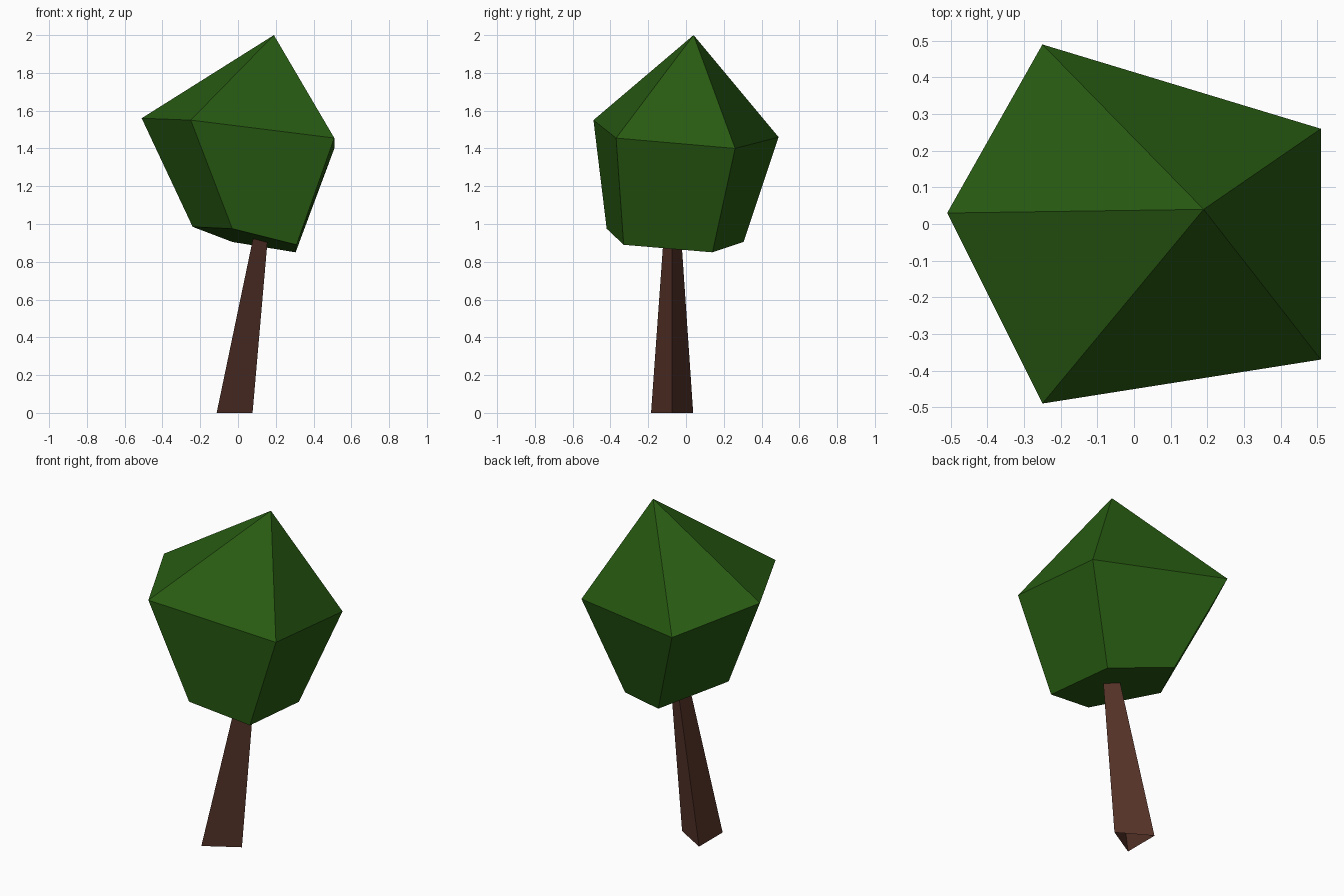
import bpy, bmesh

if "Cube" in bpy.data.objects:
    bpy.data.objects.remove(bpy.data.objects["Cube"])


def material(name, color):
    m = bpy.data.materials.new(name)
    m.diffuse_color = (*color, 1)
    m.use_nodes = True
    m.node_tree.nodes["Principled BSDF"].inputs["Base Color"].default_value = m.diffuse_color
    return m


def loft(name, rings, mat, apex=None, bottom=False):
    """Join rings of equal point count, listed bottom to top."""
    bm = bmesh.new()
    vs = [[bm.verts.new(p) for p in r] for r in rings]
    n = len(vs[0])
    for lo, hi in zip(vs, vs[1:]):
        for i in range(n):
            j = (i + 1) % n
            bm.faces.new((lo[i], lo[j], hi[j], hi[i]))
    if bottom:
        bm.faces.new(vs[0][::-1])
    if apex:
        tip = bm.verts.new(apex)
        for i in range(n):
            bm.faces.new((vs[-1][i], vs[-1][(i + 1) % n], tip))
    me = bpy.data.meshes.new(name)
    bm.to_mesh(me)
    bm.free()
    me.materials.append(mat)
    ob = bpy.data.objects.new(name, me)
    bpy.context.collection.objects.link(ob)
    return ob


leaf_green = material("leaf green", (0.021, 0.105, 0.006))
bark_brown = material("bark brown", (0.092, 0.033, 0.022))

# Five-sided leaning crown with a pointed top
crown_low = [(-0.24, -0.06, 0.985), (-0.03, -0.42, 0.975), (0.31, -0.33, 0.89),
             (0.305, 0.14, 0.85), (-0.03, 0.305, 0.905)]
crown_mid = [(-0.51, 0.03, 1.56), (-0.25, -0.49, 1.55), (0.51, -0.37, 1.455),
             (0.51, 0.26, 1.40), (-0.25, 0.49, 1.46)]
loft("crown", [crown_low, crown_mid], leaf_green, (0.19, 0.04, 2.0), True)

# Three-sided tapering trunk, open underneath, leaning to the right
trunk_low = [(-0.113, -0.185, 0), (0.077, -0.073, 0), (-0.113, 0.038, 0)]
trunk_top = [(0.083, -0.118, 0.94), (0.158, -0.073, 0.93), (0.083, -0.026, 0.94)]
loft("trunk", [trunk_low, trunk_top], bark_brown)
